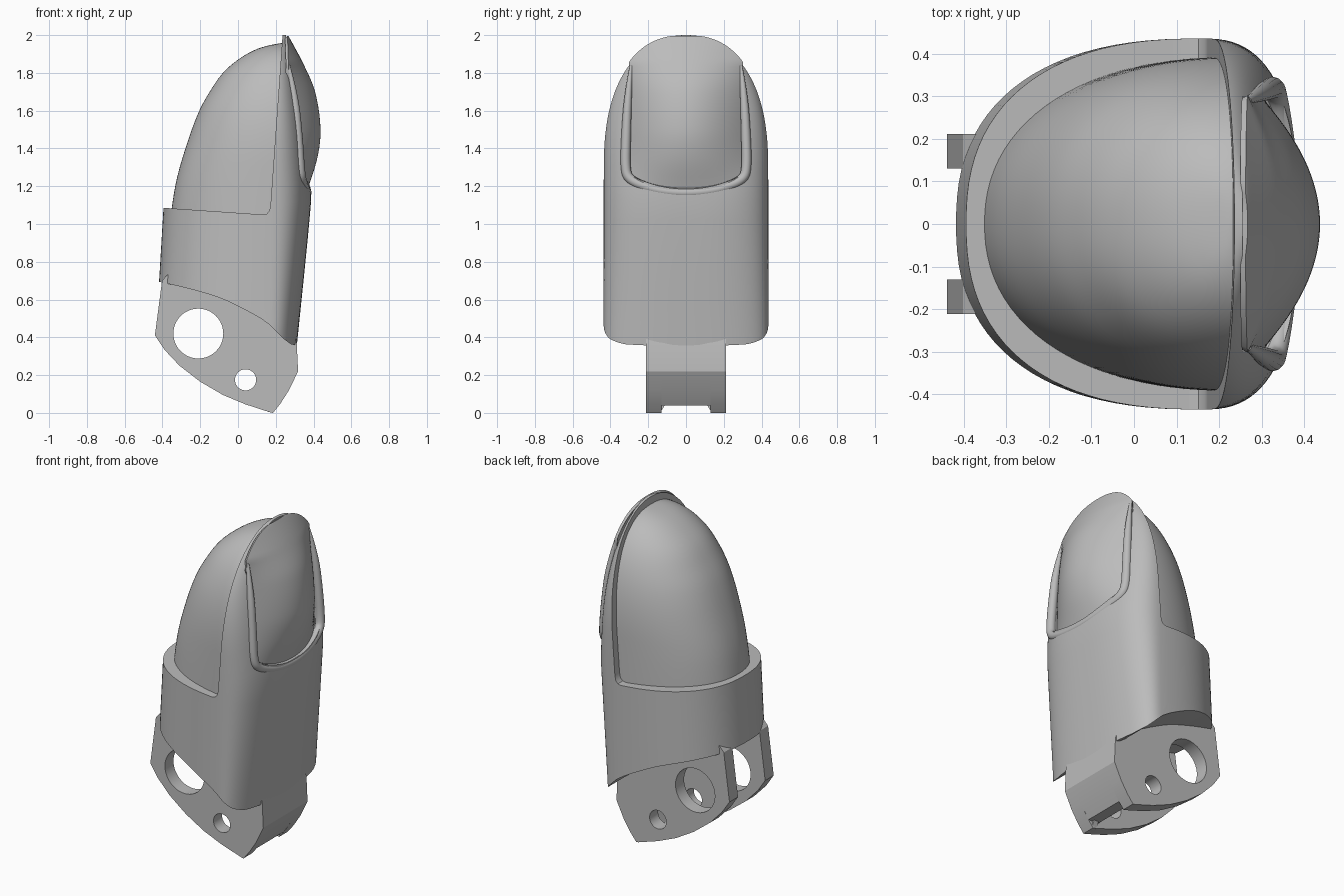
import bpy, bmesh, math
from mathutils import Vector

if "Cube" in bpy.data.objects:
    bpy.data.objects.remove(bpy.data.objects["Cube"], do_unlink=True)

grey = bpy.data.materials.new("neutral grey")
grey.use_nodes = True
grey.diffuse_color = (0.5, 0.5, 0.5, 1)
grey.node_tree.nodes["Principled BSDF"].inputs["Base Color"].default_value = (0.5, 0.5, 0.5, 1)


def interp(table, t):
    """Smooth interpolation through (position, value) pairs."""
    if t <= table[0][0]:
        return table[0][1]
    for i in range(len(table) - 1):
        (a, p), (b, q) = table[i], table[i + 1]
        if t <= b:
            a0, p0 = table[max(i - 1, 0)]
            b1, q1 = table[min(i + 2, len(table) - 1)]
            h, s = b - a, (t - a) / (b - a)
            m, n = (q - p0) / (b - a0) * h, (q1 - p) / (b1 - a) * h
            return ((2*s**3 - 3*s*s + 1) * p + (s**3 - 2*s*s + s) * m
                    + (3*s*s - 2*s**3) * q + (s**3 - s*s) * n)
    return table[-1][1]


def to_object(name, bm):
    bmesh.ops.recalc_face_normals(bm, faces=bm.faces)
    me = bpy.data.meshes.new(name)
    bm.to_mesh(me)
    bm.free()
    ob = bpy.data.objects.new(name, me)
    bpy.context.collection.objects.link(ob)
    me.materials.append(grey)
    return ob


def activate(ob):
    bpy.ops.object.select_all(action='DESELECT')
    ob.select_set(True)
    bpy.context.view_layer.objects.active = ob


def smooth(ob, angle=32):
    activate(ob)
    bpy.ops.object.shade_smooth_by_angle(angle=math.radians(angle))


def cut(ob, *cutters):
    for c in cutters:
        mod = ob.modifiers.new("cut", 'BOOLEAN')
        mod.operation, mod.solver, mod.object = 'DIFFERENCE', 'EXACT', c
        activate(ob)
        bpy.ops.object.modifier_apply(modifier=mod.name)
        bpy.data.objects.remove(c, do_unlink=True)


def prism(name, pts, lo, hi, axis='y'):
    """Extrude a flat outline: (x, z) along y, or (y, z) along x."""
    bm = bmesh.new()
    put = (lambda p, d: (p[0], d, p[1])) if axis == 'y' else (lambda p, d: (d, p[0], p[1]))
    f = bm.faces.new([bm.verts.new(put(p, lo)) for p in pts])
    ext = bmesh.ops.extrude_face_region(bm, geom=[f])
    step = Vector((0, hi - lo, 0)) if axis == 'y' else Vector((hi - lo, 0, 0))
    bmesh.ops.translate(bm, vec=step, verts=[v for v in ext["geom"] if isinstance(v, bmesh.types.BMVert)])
    return to_object(name, bm)


def loft(name, rings):
    bm = bmesh.new()
    rows = [[bm.verts.new(p) for p in r] for r in rings]
    n = len(rows[0])
    for a, b in zip(rows, rows[1:]):
        for i in range(n):
            bm.faces.new((a[i], a[(i + 1) % n], b[(i + 1) % n], b[i]))
    bm.faces.new(rows[0])
    bm.faces.new(rows[-1])
    return to_object(name, bm)


def section(z, xl, xc, xr, w, n_back, n_front, count=96):
    """Closed outline from two half superellipses meeting at x = xc."""
    ring = []
    for i in range(count):
        t = 2 * math.pi * (i + 0.5) / count
        c, s = math.cos(t), math.sin(t)
        e = 2 / (n_front if c > 0 else n_back)
        a = xr - xc if c > 0 else xc - xl
        ring.append((xc + math.copysign(a * abs(c)**e, c), math.copysign(w * abs(s)**e, s), z))
    return ring


def arch(z, w, top, base=1.3, n=2.4):
    """Half width that closes into a rounded tip."""
    if z <= base:
        return w
    return w * max(1 - ((z - base) / (top - base))**n, 1e-5)**(1 / n)


def heights(lo, base, top, n_low, n_high):
    return ([lo + (base - lo) * i / n_low for i in range(n_low)]
            + [base + (top - base) * math.sin(math.pi / 2 * i / n_high) for i in range(n_high + 1)])


# Outer shell: sleeve below, raised back plate above
SHELL_FRONT = [(0.2, .295), (0.36, .312), (1.12, .387), (1.22, .384), (1.5, .362), (1.8, .315), (2.0, .27)]
rings = [section(z, -.395 - .06 * (1.08 - z), .16, interp(SHELL_FRONT, z),
                 arch(z, .436, 2.0), 2.4, 2.6) for z in heights(.2, 1.3, 2.0, 12, 30)]
shell = loft("shell", rings)
ledge = prism("ledge_cutter", [(-.8, 1.115), (-.4, 1.086), (.13, 1.05), (.152, 1.054), (.166, 1.07),
                               (.172, 1.1), (.236, 2.0), (.24, 2.2), (-.8, 2.2)], -.7, .7)
hem = [(-.6, .735), (-.40, .69), (-.25, .655), (-.1, .61), (0, .565), (.15, .48), (.29, .36), (.6, .35)]
hem = [(x, interp(hem, x)) for x in [-.6 + .04 * i for i in range(31)]]
under = prism("hem_cutter", hem + [(.6, 0), (-.6, 0)], -.7, .7)
recess_edge = [(.3 * i / 8, 1.185 + .075 * (i / 8)**2) for i in range(-8, 9)]
recess = prism("recess_cutter", recess_edge + [(.3, 2.2), (-.3, 2.2)], .255, .7, 'x')
cut(shell, ledge, under, recess)
smooth(shell)

# Soft domed pad rising out of the sleeve
PAD_BACK = [(1.0, -.36), (1.08, -.352), (1.25, -.322), (1.45, -.262), (1.6, -.205), (1.7, -.15),
            (1.8, -.08), (1.87, 0), (1.92, .085), (1.945, .16), (1.957, .225)]
pad = loft("pad", [section(z, interp(PAD_BACK, z), .23, .245, arch(z, .392, 1.957), 2.2, 4)
                   for z in heights(1.0, 1.3, 1.957, 6, 36)])
smooth(pad, 50)

# Bulging nail set into the recess
NAIL_MID = [(1.18, .368), (1.35, .42), (1.5, .437), (1.7, .408), (1.85, .345), (2.0, .265)]
NAIL_EDGE = [(1.18, .305), (1.5, .292), (1.83, .268), (2.0, .262)]
bm = bmesh.new()
grid = []
for j in range(41):
    v = math.sin(math.pi / 2 * j / 40)
    row = []
    for i in range(33):
        u = i / 16 - 1
        z0 = 1.183 + .075 * u * u
        z = z0 + (1.996 - z0) * v
        e = interp(NAIL_EDGE, z)
        x = e + (interp(NAIL_MID, z) - e) * (1 - u * u)
        row.append(bm.verts.new((x, u * min(.302, arch(z, .434, 2.0)), z)))
    grid.append(row)
for a, b in zip(grid, grid[1:]):
    for i in range(32):
        bm.faces.new((a[i], a[i + 1], b[i + 1], b[i]))
nail = to_object("nail", bm)
mod = nail.modifiers.new("thickness", 'SOLIDIFY')
mod.thickness = .015
mod.offset = -1 if sum(p.normal.x for p in nail.data.polygons) > 0 else 1
activate(nail)
bpy.ops.object.modifier_apply(modifier=mod.name)
smooth(nail, 40)

# Rounded lip around the nail
half = [(.268, .29, 1.84, .3), (.3, .308, 1.68, .8), (.318, .318, 1.45, 1), (.327, .322, 1.3, 1),
        (.335, .305, 1.235, 1), (.352, .2, 1.19, 1), (.362, .1, 1.17, 1)]
path = half + [(.365, 0, 1.164, 1)] + [(x, -y, z, r) for x, y, z, r in reversed(half)]
cu = bpy.data.curves.new("nail_lip", 'CURVE')
cu.dimensions, cu.bevel_depth, cu.bevel_resolution = '3D', .026, 4
cu.resolution_u, cu.use_fill_caps = 6, True
sp = cu.splines.new('NURBS')
sp.points.add(len(path) - 1)
for p, (x, y, z, r) in zip(sp.points, path):
    p.co, p.radius = (x, y, z, 1), r
sp.use_endpoint_u, sp.order_u = True, 3
cu.materials.append(grey)
lip = bpy.data.objects.new("nail_lip", cu)
bpy.context.collection.objects.link(lip)


# Hinge ears with pin holes
def pin(x, z, r):
    ring = [(x + r * math.cos(math.pi * i / 24), z + r * math.sin(math.pi * i / 24)) for i in range(48)]
    return prism("pin_cutter", ring, -.5, .5)


EAR_BOTTOM = [(-.44, .41), (-.39, .335), (-.31, .25), (-.2, .165), (-.08, .095), (.04, .045), (.17, .003)]
EAR = ([(-.33, .78), (-.402, .70)] + EAR_BOTTOM
       + [(.185, .0), (.225, .05), (.27, .12), (.318, .22), (.311, .37), (.28, .5), (.1, .6)])
for side, lo, hi in (("left", .13, .212), ("right", -.212, -.13)):
    ear = prism(side + "_hinge_ear", EAR, lo, hi)
    cut(ear, pin(-.21, .42, .132), pin(.04, .175, .056))
    smooth(ear, 25)

# Web joining the ears at the front
web = prism("hinge_web", [(.15, .04), (.217, .04), (.27, .12), (.318, .22), (.311, .37), (.28, .5),
                          (.2, .5), (.225, .25), (.2, .15)], -.135, .135)
smooth(web, 25)
# Small chamfers where the web meets each ear
for s in (1, -1):
    prism(("left" if s > 0 else "right") + "_web_chamfer",
          [(s * .135, .005), (s * .135, .05), (s * .112, .05), (s * .112, .04)], .16, .19, 'x')
